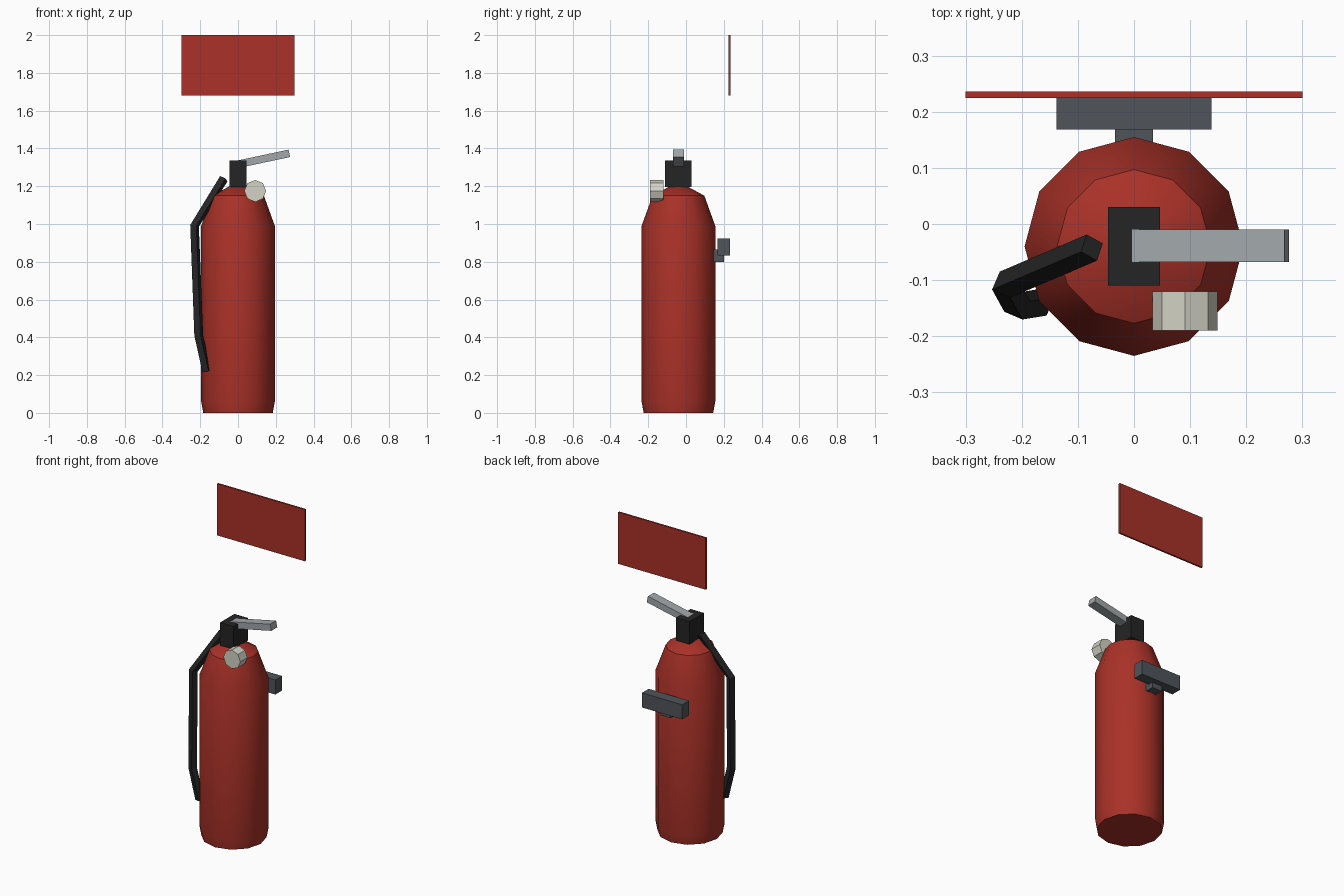
import bpy, bmesh, math
from mathutils import Vector, Matrix

if "Cube" in bpy.data.objects:
    bpy.data.objects.remove(bpy.data.objects["Cube"])


def material(name, rgb):
    m = bpy.data.materials.new(name)
    m.diffuse_color = (*rgb, 1)
    m.use_nodes = True
    m.node_tree.nodes["Principled BSDF"].inputs["Base Color"].default_value = m.diffuse_color
    return m


RED = material("red paint", (0.40, 0.031, 0.021))
BLACK = material("black rubber", (0.018, 0.018, 0.018))
STEEL = material("light steel", (0.36, 0.39, 0.41))
IVORY = material("ivory", (0.66, 0.65, 0.56))
GREY = material("dark grey metal", (0.08, 0.088, 0.10))


def make(name, bm, mat):
    bmesh.ops.recalc_face_normals(bm, faces=bm.faces[:])
    me = bpy.data.meshes.new(name)
    bm.to_mesh(me)
    bm.free()
    me.materials.append(mat)
    ob = bpy.data.objects.new(name, me)
    bpy.context.collection.objects.link(ob)
    return ob


def box(name, lo, hi, mat):
    lo, hi = Vector(lo), Vector(hi)
    bm = bmesh.new()
    bmesh.ops.create_cube(bm, size=1)
    bmesh.ops.scale(bm, vec=hi - lo, verts=bm.verts[:])
    bmesh.ops.translate(bm, vec=(lo + hi) / 2, verts=bm.verts[:])
    return make(name, bm, mat)


def skin(name, rings, mat):
    """Join rings of points into a closed, capped tube."""
    bm = bmesh.new()
    loops = [[bm.verts.new(p) for p in ring] for ring in rings]
    n = len(loops[0])
    for a, b in zip(loops, loops[1:]):
        for i in range(n):
            j = (i + 1) % n
            bm.faces.new((a[i], a[j], b[j], b[i]))
    bm.faces.new(loops[0][::-1])
    bm.faces.new(loops[-1])
    return make(name, bm, mat)


# Tank: twelve-sided turned profile
AXIS_Y = -0.04
profile = [(0.184, 0), (0.195, 0.06), (0.195, 0.99), (0.137, 1.15), (0.045, 1.2)]
rings = [[(r * math.cos(i * math.tau / 12), AXIS_Y + r * math.sin(i * math.tau / 12), z)
          for i in range(12)] for r, z in profile]
tank = skin("tank", rings, RED)
bpy.context.view_layer.objects.active = tank
tank.select_set(True)
bpy.ops.object.shade_smooth_by_angle(angle=math.radians(35))
tank.select_set(False)

# Valve block and raised lever
box("valve_block", (-0.046, -0.11, 1.195), (0.046, 0.03, 1.336), BLACK)
lever = box("lever", (-0.14, -0.029, -0.02), (0.14, 0.029, 0.02), STEEL)
lever.matrix_world = (Matrix.Translation((0.135, -0.039, 1.345))
                      @ Matrix.Rotation(math.radians(-12), 4, 'Y'))

# Pressure gauge: short eight-sided drum facing the front
skin("gauge", [[(0.091 + 0.058 * math.cos(i * math.tau / 8), y,
                 1.175 + 0.058 * math.sin(i * math.tau / 8)) for i in range(8)]
               for y in (-0.19, -0.12)], IVORY)

# Hose: square tube along a bent path
path = [Vector(p) for p in ((-0.075, -0.042, 1.24), (-0.23, -0.108, 0.99),
                            (-0.208, -0.147, 0.41), (-0.165, -0.14, 0.22))]
rings = []
for i, p in enumerate(path):
    t = (path[min(i + 1, 3)] - path[max(i - 1, 0)]).normalized()
    u = Vector((-0.93, -0.37, 0))
    u = (u - t * u.dot(t)).normalized()
    v = t.cross(u)
    rings.append([p + 0.025 * (u * math.cos(a) + v * math.sin(a))
                  for a in (k * math.pi / 2 for k in range(4))])
skin("hose", rings, BLACK)

# Wall bracket and its hook
box("bracket_bar", (-0.138, 0.168, 0.833), (0.138, 0.234, 0.923), GREY)
box("bracket_hook", (-0.034, 0.13, 0.80), (0.034, 0.20, 0.865), GREY)

# Wall sign
box("sign", (-0.3, 0.225, 1.68), (0.3, 0.236, 2.0), RED)
